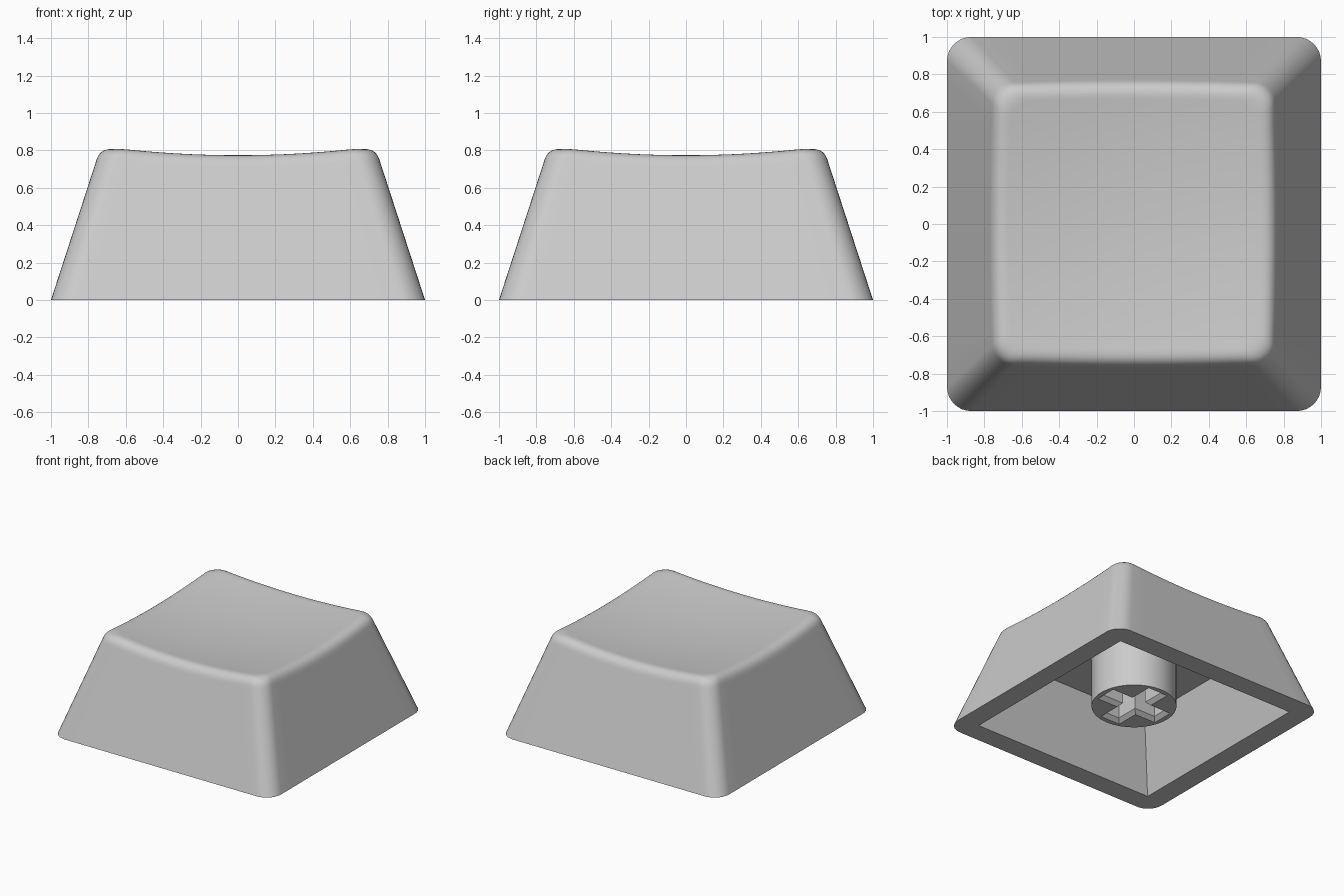
import bpy, bmesh, math
from mathutils import Vector

if "Cube" in bpy.data.objects:
    bpy.data.objects.remove(bpy.data.objects["Cube"])

grey = bpy.data.materials.new("light grey plastic")
grey.diffuse_color = (0.6, 0.6, 0.6, 1)
grey.use_nodes = True
grey.node_tree.nodes["Principled BSDF"].inputs["Base Color"].default_value = grey.diffuse_color

CORNER, SIDE = 8, 14          # segments per corner arc and per straight side
CEILING = 0.54                # height of the hollow's ceiling
FILLET = 0.07                 # length of the rounded rim on each side


def ring(half, r):
    """Rounded square as a list of xy points; r = 0 gives a sharp square."""
    pts = []
    for q in range(4):
        a0 = q * math.pi / 2
        cx = (half - r) * (1 if q in (0, 3) else -1)
        cy = (half - r) * (1 if q < 2 else -1)
        arc = [Vector((cx + r * math.cos(a0 + i / CORNER * math.pi / 2),
                       cy + r * math.sin(a0 + i / CORNER * math.pi / 2)))
               for i in range(CORNER + 1)]
        pts += arc
        # straight run to the start of the next corner
        nxt = Vector((-arc[0].y, arc[0].x))
        pts += [arc[-1].lerp(nxt, i / SIDE) for i in range(1, SIDE)]
    return pts


def dish(p):
    return 0.731 + 0.092 * (p.x ** 2 + p.y ** 2)


def wall(i, z):
    """Point i of the sloping outer wall at height z."""
    p = ring_bottom[i].lerp(ring_unit_top[i], z)
    return Vector((p.x, p.y, z))


def finish(obj):
    obj.data.materials.append(grey)
    bpy.ops.object.select_all(action='DESELECT')
    obj.select_set(True)
    bpy.context.view_layer.objects.active = obj
    bpy.ops.object.shade_smooth_by_angle(angle=math.radians(30))


def make(name, bm):
    bmesh.ops.recalc_face_normals(bm, faces=bm.faces)
    me = bpy.data.meshes.new(name)
    bm.to_mesh(me)
    bm.free()
    obj = bpy.data.objects.new(name, me)
    bpy.context.collection.objects.link(obj)
    return obj


# Keycap shell: hollow, wall, rounded rim and dished top as stacked rings
ring_bottom = ring(1.0, 0.13)
ring_unit_top = ring(0.675, 0.11)
N = len(ring_bottom)

levels = [[Vector((p.x, p.y, CEILING)) for p in ring(0.655, 0)],
          [Vector((p.x, p.y, 0)) for p in ring(0.83, 0)],
          [wall(i, 0) for i in range(N)]]

rim = []
for i in range(N):            # where the wall meets the dish
    z = 0.78
    for _ in range(8):
        z = dish(wall(i, z))
    rim.append(wall(i, z))

lower, upper = [], []
for i, p in enumerate(rim):
    lower.append(p + (wall(i, 0) - p).normalized() * FILLET)
    xy = p.xy * (1 - FILLET / max(abs(p.x), abs(p.y)))
    upper.append(Vector((xy.x, xy.y, dish(xy))))

for t in (0.5, 0.98):
    levels.append([wall(i, 0).lerp(lower[i], t) for i in range(N)])
for k in range(8):            # rounded edge
    t = k / 7
    levels.append([lower[i].lerp(rim[i], t).lerp(rim[i].lerp(upper[i], t), t)
                   for i in range(N)])
for s in [0.985] + [k / 10 for k in range(9, 0, -1)]:     # dish
    flat = [p.xy * s for p in upper]
    levels.append([Vector((p.x, p.y, dish(p))) for p in flat])

bm = bmesh.new()
rows = [[bm.verts.new(p) for p in lv] for lv in levels]
for a, b in zip(rows, rows[1:]):
    for i in range(N):
        j = (i + 1) % N
        bm.faces.new((a[i], a[j], b[j], b[i]))
centre = bm.verts.new((0, 0, dish(Vector((0, 0)))))
for i in range(N):
    bm.faces.new((rows[-1][i], rows[-1][(i + 1) % N], centre))
bm.faces.new(rows[0])
bmesh.ops.remove_doubles(bm, verts=bm.verts, dist=1e-5)
finish(make("keycap_shell", bm))

# Stem: round post under the ceiling
bm = bmesh.new()
TOP, BOTTOM = CEILING + 0.03, 0.11
bmesh.ops.create_cone(bm, cap_ends=True, segments=64, radius1=0.32, radius2=0.32,
                      depth=TOP - BOTTOM)
bmesh.ops.translate(bm, verts=bm.verts, vec=(0, 0, (TOP + BOTTOM) / 2))
stem = make("stem", bm)


def cross(bm, length, width, z):
    """Twelve corners of a plus shape."""
    out = []
    for q in range(4):
        for x, y in ((length, -width), (length, width), (width, width)):
            for _ in range(q):
                x, y = -y, x
            out.append(bm.verts.new((x, y, z)))
    return out


# Cross-shaped socket with a chamfered mouth, cut into the stem
L, W, C = 0.28, 0.09, 0.03
bm = bmesh.new()
rows = [cross(bm, L + 0.01, W + 0.01, BOTTOM - 0.01),
        cross(bm, L - C, W - C, BOTTOM + C),
        cross(bm, L - C, W - C, CEILING)]
for a, b in zip(rows, rows[1:]):
    for i in range(12):
        j = (i + 1) % 12
        bm.faces.new((a[i], a[j], b[j], b[i]))
bm.faces.new(rows[0])
bm.faces.new(rows[-1])
cutter = make("socket_cutter", bm)
cutter.hide_render = True

cut = stem.modifiers.new("socket", 'BOOLEAN')
cut.operation, cut.solver, cut.object = 'DIFFERENCE', 'EXACT', cutter
bpy.context.view_layer.objects.active = stem
bpy.ops.object.modifier_apply(modifier=cut.name)
bpy.data.objects.remove(cutter)
finish(stem)
